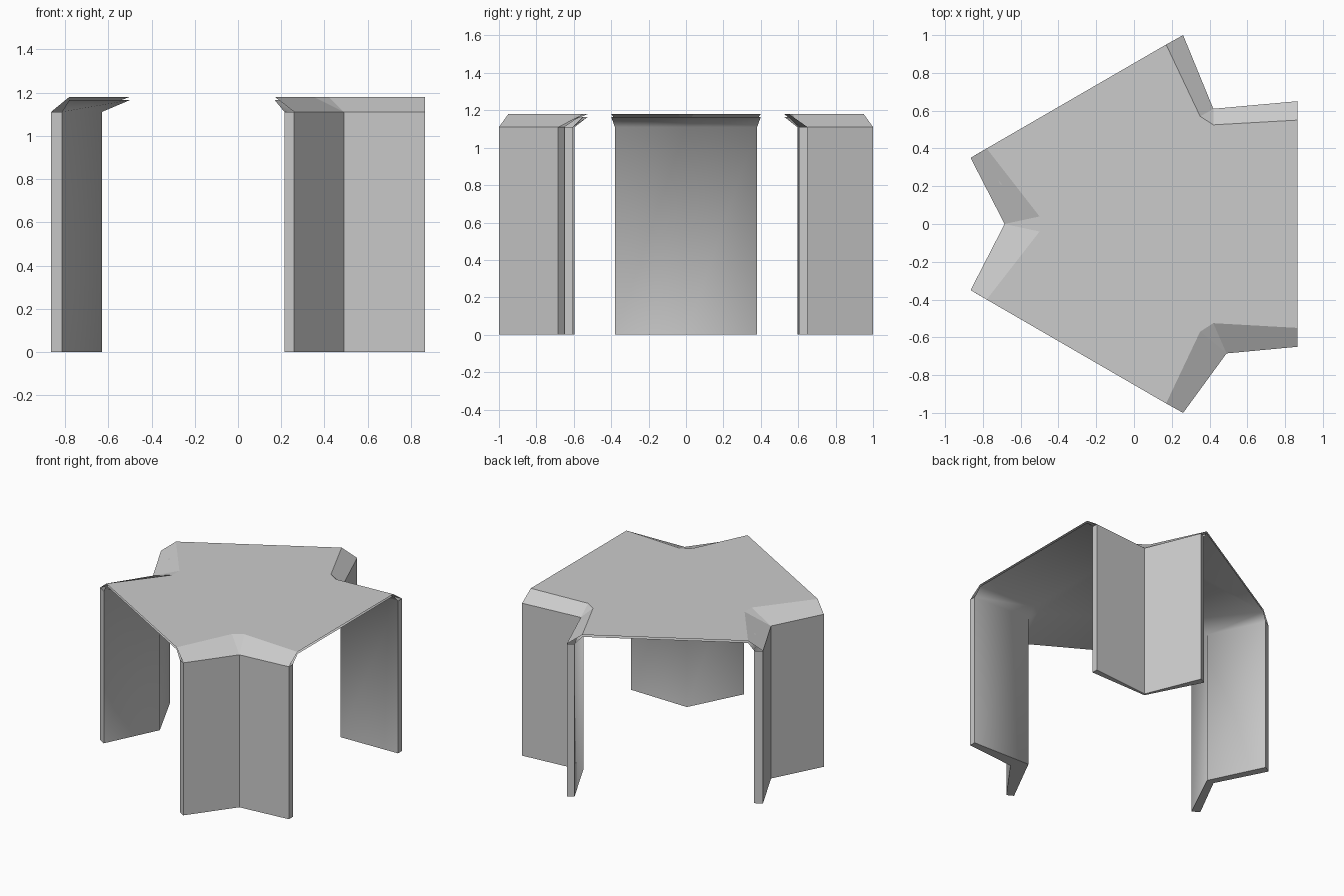
import bpy
import bmesh

WALL_Z, TOP_Z, UNDER_Z = 1.11, 1.18, 1.165

if "Cube" in bpy.data.objects:
    bpy.data.objects.remove(bpy.data.objects["Cube"], do_unlink=True)

grey = bpy.data.materials.new("light_grey")
grey.use_nodes = True
colour = (0.6, 0.6, 0.6, 1)
grey.diffuse_color = colour
grey.node_tree.nodes["Principled BSDF"].inputs["Base Color"].default_value = colour

# Plan of each folded leg, counter-clockwise: outer fold, inner fold, edge of the flat top
LEGS = {
    "left_side": ([(-.865, .35), (-.685, 0), (-.865, -.35)],
                  [(-.815, .38), (-.63, 0), (-.815, -.38)],
                  [(-.78, .40), (-.50, .04), (-.50, -.04), (-.78, -.40)]),
    "front": ([(.26, -1), (.49, -.685), (.865, -.65)],
              [(.215, -.975), (.41, -.595), (.865, -.605)],
              [(.17, -.95), (.35, -.57), (.42, -.525), (.865, -.55)]),
    "back": ([(.865, .65), (.42, .61), (.26, 1)],
             [(.865, .605), (.41, .595), (.215, .975)],
             [(.865, .55), (.42, .525), (.35, .57), (.17, .95)]),
}


def finish(bm, name, smooth=False):
    mesh = bpy.data.meshes.new(name)
    bm.normal_update()
    for f in bm.faces:
        f.smooth = smooth
    bm.to_mesh(mesh)
    bm.free()
    mesh.materials.append(grey)
    obj = bpy.data.objects.new(name, mesh)
    bpy.context.collection.objects.link(obj)


def ring(bm, points, z):
    return [bm.verts.new((x, y, z)) for x, y in points]


def folded_sheet(name, fold, top_z, inward):
    """Leg walls, sloped shoulders and the flat top as one open sheet."""
    bm = bmesh.new()
    outline, faces = [], []
    for leg in LEGS.values():
        foot = ring(bm, leg[fold], 0)
        knee = ring(bm, leg[fold], WALL_Z)
        rim = ring(bm, leg[2], top_z)
        for i in range(2):
            faces.append([foot[i], foot[i + 1], knee[i + 1], knee[i]])
        # two shoulders with a triangular mitre between them
        faces += [[knee[0], knee[1], rim[1], rim[0]],
                  [knee[1], rim[2], rim[1]],
                  [knee[1], knee[2], rim[3], rim[2]]]
        outline += rim
    faces.append(outline)
    for f in faces:
        bm.faces.new(f[::-1] if inward else f)
    finish(bm, name, smooth=inward)


folded_sheet("table_outer_sheet", 0, TOP_Z, False)
folded_sheet("table_inner_sheet", 1, UNDER_Z, True)

# Closed edges of each leg: the foot and the two upright ends
for label, (outer, inner, _) in LEGS.items():
    bm = bmesh.new()
    of, nf = ring(bm, outer, 0), ring(bm, inner, 0)
    ot, nt = ring(bm, outer, WALL_Z), ring(bm, inner, WALL_Z)
    for i in range(2):
        bm.faces.new([of[i], nf[i], nf[i + 1], of[i + 1]])
    bm.faces.new([of[0], ot[0], nt[0], nf[0]])
    bm.faces.new([of[2], nf[2], nt[2], ot[2]])
    finish(bm, label + "_leg_edges")
